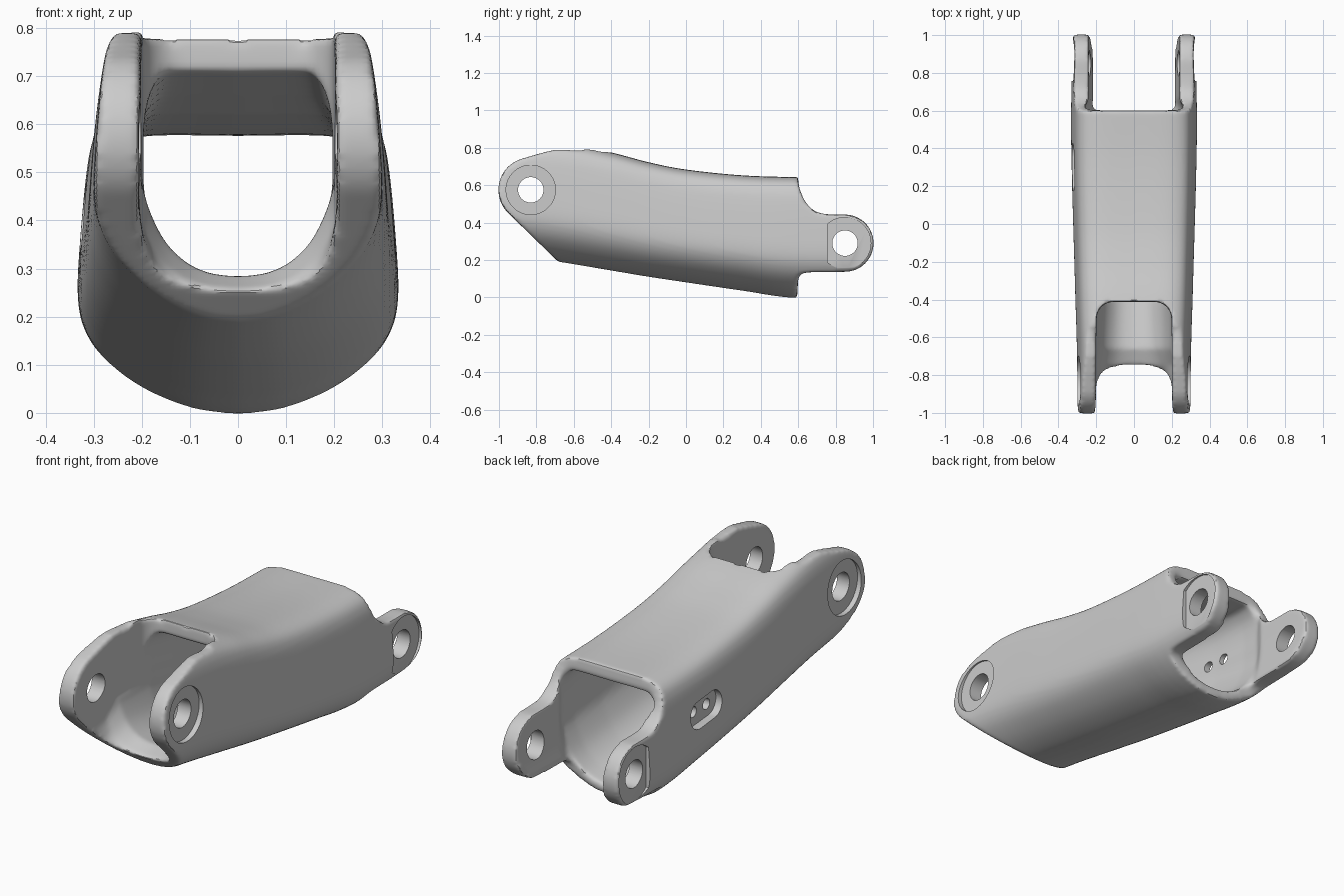
import bpy, bmesh, math

if "Cube" in bpy.data.objects:
    bpy.data.objects.remove(bpy.data.objects["Cube"])


def spline(pts, n):
    """Catmull-Rom resampling of points of any dimension."""
    p = [pts[0]] + list(pts) + [pts[-1]]
    out = []
    for i in range(1, len(p) - 2):
        for k in range(n):
            t = k / n
            out.append(tuple(0.5 * (2 * b + (c - a) * t + (2 * a - 5 * b + 4 * c - d) * t * t
                                    + (3 * b - a - 3 * c + d) * t ** 3)
                             for a, b, c, d in zip(p[i - 1], p[i], p[i + 1], p[i + 2])))
    return out + [tuple(pts[-1])]


def arc(cy, cz, r, a0, a1, n=32):
    return [(cy + r * math.cos(math.radians(a0 + (a1 - a0) * i / n)),
             cz + r * math.sin(math.radians(a0 + (a1 - a0) * i / n))) for i in range(n + 1)]


def skin(name, rings):
    """Closed solid from a row of equal-length rings."""
    bm = bmesh.new()
    rows = [[bm.verts.new(v) for v in ring] for ring in rings]
    n = len(rows[0])
    for a, b in zip(rows, rows[1:]):
        for i in range(n):
            bm.faces.new((a[i], a[(i + 1) % n], b[(i + 1) % n], b[i]))
    bm.faces.new(rows[0])
    bm.faces.new(rows[-1])
    bmesh.ops.recalc_face_normals(bm, faces=bm.faces)
    me = bpy.data.meshes.new(name)
    bm.to_mesh(me)
    bm.free()
    ob = bpy.data.objects.new(name, me)
    bpy.context.collection.objects.link(ob)
    return ob


def loft(name, half, stations):
    """Mirrored half section scaled to (y, half width, bottom, top) stations."""
    sec = spline(half, 4)
    sec = sec + [(-x, z) for x, z in sec[-2:0:-1]]
    return skin(name, [[(x * w, y, zb + z * (zt - zb)) for x, z in sec]
                       for y, w, zb, zt in stations])


def prism_x(name, pts, x0, x1):
    return skin(name, [[(x, y, z) for y, z in pts] for x in (x0, x1)])


def prism_z(name, pts, z0, z1):
    return skin(name, [[(x, y, z) for x, y in pts] for z in (z0, z1)])


def apply(ob, kind, **props):
    m = ob.modifiers.new(kind, kind)
    for k, v in props.items():
        setattr(m, k, v)
    bpy.ops.object.select_all(action='DESELECT')
    bpy.context.view_layer.objects.active = ob
    ob.select_set(True)
    bpy.ops.object.modifier_apply(modifier=m.name)


def combine(ob, other, op='DIFFERENCE'):
    other.hide_render = True
    apply(ob, 'BOOLEAN', object=other, operation=op, solver='EXACT')
    bpy.data.objects.remove(other)


# Outer shell: flat top, leaning sides, rounded belly, gently bent along y
outer = [(0, 0), (.25, .015), (.5, .06), (.7, .12), (.87, .2), (.97, .29), (1, .39),
         (.985, .55), (.95, .75), (.91, .87), (.83, .945), (.68, .985), (.45, 1), (0, 1)]
link = loft("link_body", outer, spline([
    (-1.1, .298, .255, .84), (-.68, .302, .19, .83), (-.41, .31, .145, .777),
    (-.2, .316, .11, .722), (0, .322, .08, .683), (.3, .33, .036, .652),
    (.6, .333, -.004, .643), (1.1, .322, -.004, .643)], 5))

# Side silhouette with both rounded lugs
side = (arc(-.83, .575, .173, 225, 108)
        + [(-.78, .77), (-.7, .79), (-.56, .785), (-.5, .81), (-.3, 1), (.597, 1), (.6, .62)]
        + spline([(.605, .59), (.63, .525), (.67, .475), (.72, .45), (.79, .442)], 4)
        + arc(.85, .29, .153, 90, -90)
        + [(.67, .135), (.62, .13), (.6, .105), (.59, -.1), (-.385, -.1)])
combine(link, prism_x("side_outline", side, -.6, .6), 'INTERSECT')

# Hollow running right through
inner = [(0, 0), (.3, .02), (.55, .08), (.78, .2), (.95, .38), (1, .5), (1, .62),
         (1, .75), (.96, .87), (.86, .96), (.7, 1), (0, 1)]
combine(link, loft("hollow", inner, [
    (-1.1, .205, -.3, .9), (-.86, .205, .08, .8), (-.75, .204, .255, .56),
    (-.66, .196, .285, .66), (-.42, .196, .235, .71), (-.2, .21, .185, .66),
    (0, .235, .14, .62), (.3, .26, .085, .59), (.5, .27, .055, .578),
    (.6, .268, .045, .575), (.66, .24, -.2, .9), (1.1, .24, -.2, .9)]))

# Open mouth on top between the front lugs
mouth = ([(-.204, -1.2), (.204, -1.2), (.2, -.6)]
         + arc(.11, -.5, .088, 0, 90, 8) + arc(-.11, -.5, .088, 90, 180, 8) + [(-.2, -.6)])
combine(link, prism_z("mouth", mouth, .46, 1.2))

# Soften every cast edge
apply(link, 'REMESH', mode='VOXEL', voxel_size=.0105)
apply(link, 'SMOOTH', factor=.5, iterations=8)

# Pin holes and shallow faces around them, on both sides
for name, y, z in (("front", -.83, .575), ("rear", .85, .29)):
    combine(link, prism_x(name + "_pin_hole", arc(y, z, .068, 0, 352.5, 47), -.6, .6))
front_face = arc(-.83, .575, .132, 0, 354, 59)
rear_face = arc(.85, .29, .138, -133, 133, 48)
for s in (-1, 1):
    combine(link, prism_x("front_face", front_face, s * .274, s * .5))
    combine(link, prism_x("rear_face", rear_face, s * .308, s * .5))

# Pocket with two small holes on the left side
pocket = arc(.36, .40, .066, -90, 90, 16) + arc(.24, .41, .066, 90, 270, 16)
combine(link, prism_x("pocket", pocket, -.5, -.287))
for y in (.25, .355):
    combine(link, prism_x("small_hole", arc(y, .405, .027, 0, 345, 23), -.5, -.1))

bpy.ops.object.select_all(action='DESELECT')
link.select_set(True)
bpy.context.view_layer.objects.active = link
bpy.ops.object.shade_smooth_by_angle(angle=math.radians(35))
